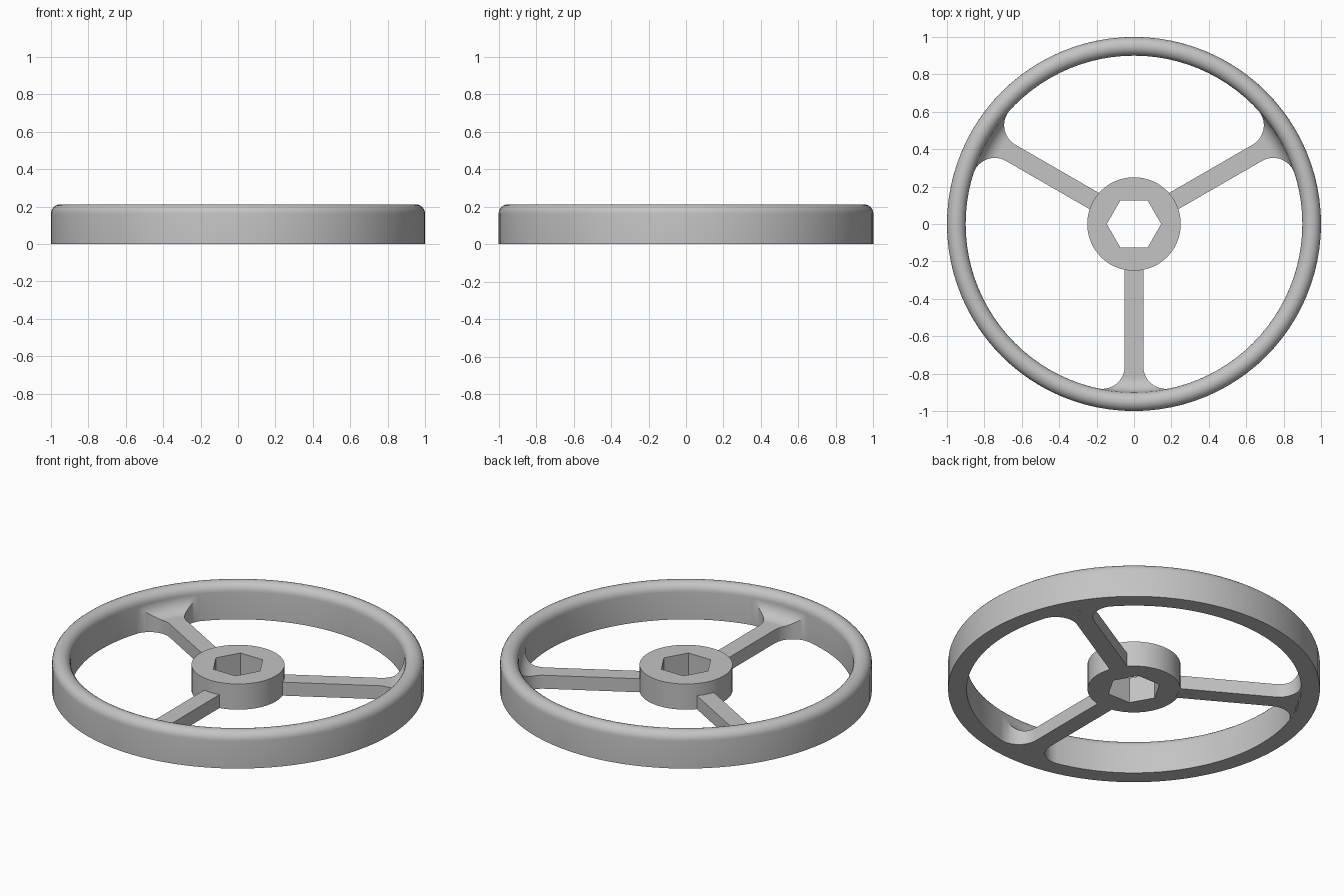
import bpy, bmesh, math

if "Cube" in bpy.data.objects:
    bpy.data.objects.remove(bpy.data.objects["Cube"])

RIM_IN, SPOKE_HALF, FILLET = 0.9, 0.05, 0.12
SPOKE_TOP, RISE = 0.08, 0.08

grey = bpy.data.materials.new("plain grey")
grey.diffuse_color = (0.55, 0.55, 0.55, 1)
grey.use_nodes = True
grey.node_tree.nodes["Principled BSDF"].inputs["Base Color"].default_value = grey.diffuse_color


def finish(name, bm):
    bmesh.ops.recalc_face_normals(bm, faces=bm.faces)
    mesh = bpy.data.meshes.new(name)
    bm.to_mesh(mesh)
    bm.free()
    mesh.materials.append(grey)
    obj = bpy.data.objects.new(name, mesh)
    bpy.context.collection.objects.link(obj)
    bpy.ops.object.select_all(action='DESELECT')
    obj.select_set(True)
    bpy.context.view_layer.objects.active = obj
    bpy.ops.object.shade_smooth_by_angle(angle=math.radians(30))
    return obj


def loft(name, rings, close_rings):
    """Skin equal closed rings of points, joined end to end or capped."""
    bm = bmesh.new()
    vs = [[bm.verts.new(p) for p in ring] for ring in rings]
    n, m = len(vs), len(vs[0])
    for i in range(n if close_rings else n - 1):
        a, b = vs[i], vs[(i + 1) % n]
        for j in range(m):
            k = (j + 1) % m
            bm.faces.new((a[j], a[k], b[k], b[j]))
    if not close_rings:
        bm.faces.new(vs[0])
        bm.faces.new(vs[-1])
    return finish(name, bm)


def polar(r, a, z):
    return (r * math.cos(a), r * math.sin(a), z)


# Rim: flat bottom, straight walls, half-round top
profile = [(0.9, 0), (1.0, 0)]
profile += [(0.95 + 0.05 * math.cos(math.pi * i / 12),
             0.162 + 0.05 * math.sin(math.pi * i / 12)) for i in range(13)]
N = 96
loft("rim", [[polar(r, 2 * math.pi * i / N, z) for r, z in profile]
             for i in range(N)], True)


# Hub: round boss with a hexagonal through hole
def hex_radius(a):
    return 0.126 / math.cos(a % (math.pi / 3) - math.pi / 6)


N = 72
rings = []
for i in range(N):
    a = 2 * math.pi * i / N
    h = hex_radius(a)
    rings.append([polar(h, a, 0), polar(0.25, a, 0),
                  polar(0.25, a, 0.152), polar(h, a, 0.152)])
loft("hub", rings, True)


# Spokes: straight bar flaring sideways and upward into the rim
D = RIM_IN - FILLET
BETA = math.asin((SPOKE_HALF + FILLET) / D)
R_TANGENT = math.hypot(SPOKE_HALF, D * math.cos(BETA))


def half_angle(r):
    if r <= R_TANGENT:
        return math.asin(SPOKE_HALF / r)
    if r >= RIM_IN:
        return BETA
    c = (r * r + D * D - FILLET ** 2) / (2 * r * D)
    return BETA - math.acos(min(1, c))


def top_height(r):
    x = min(max(r - (RIM_IN - RISE), 0), RISE)
    return SPOKE_TOP + RISE - math.sqrt(RISE ** 2 - x * x)


radii = [0.24, 0.5, R_TANGENT]
radii += [R_TANGENT + (RIM_IN - R_TANGENT) * math.sin(math.pi / 2 * i / 18)
          for i in range(1, 19)] + [0.905]
STEPS = 10
for s, name in enumerate(("right_spoke", "left_spoke", "front_spoke")):
    mid = math.radians(30 + 120 * s)
    rings = []
    for r in radii:
        angles = [mid + half_angle(r) * (2 * j / STEPS - 1) for j in range(STEPS + 1)]
        rings.append([polar(r, a, 0) for a in angles]
                     + [polar(r, a, top_height(r)) for a in reversed(angles)])
    loft(name, rings, False)
